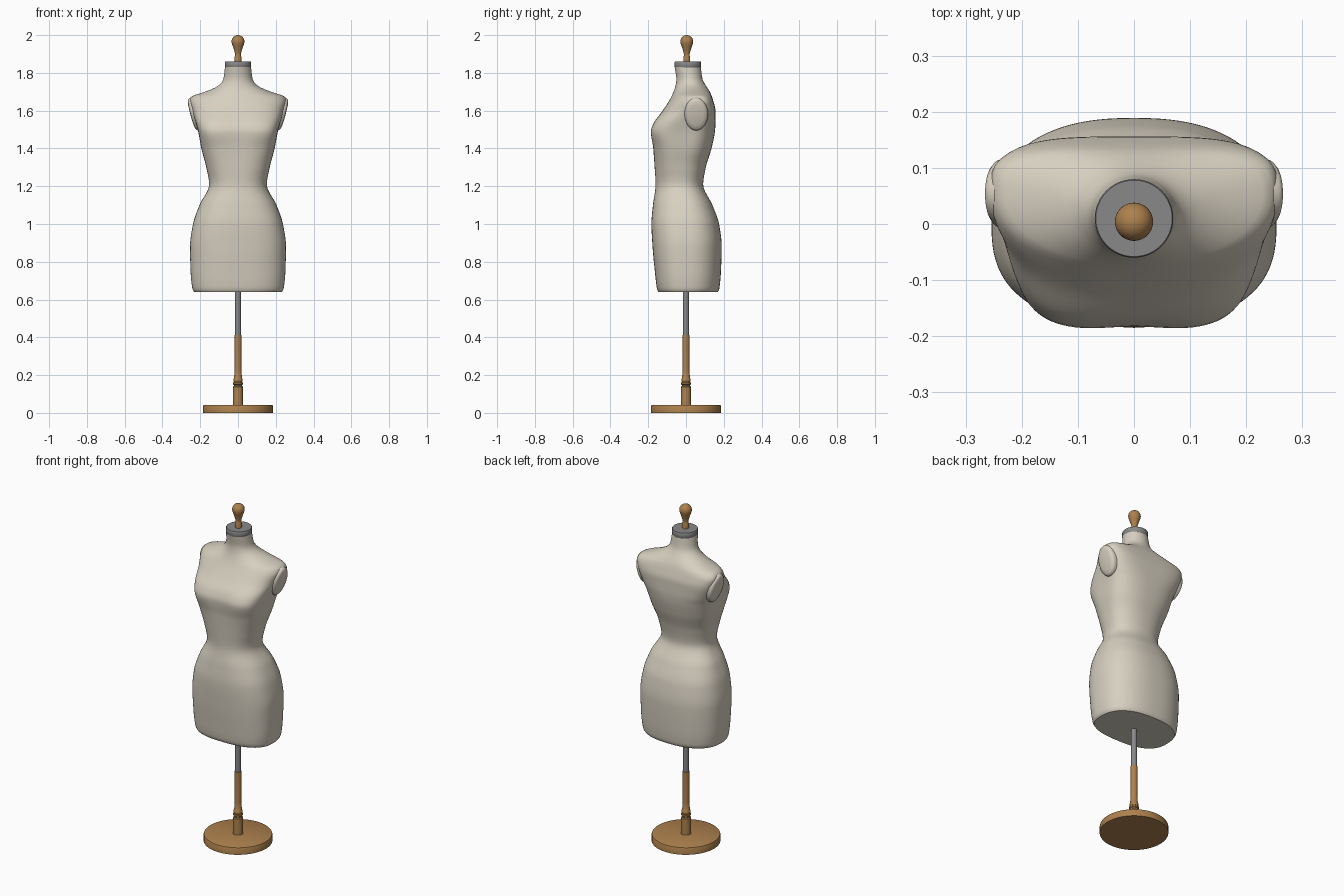
import bpy, math
from mathutils import Vector

if "Cube" in bpy.data.objects:
    bpy.data.objects.remove(bpy.data.objects["Cube"])


def material(name, rgb):
    m = bpy.data.materials.new(name)
    m.diffuse_color = (*rgb, 1)
    m.use_nodes = True
    m.node_tree.nodes["Principled BSDF"].inputs["Base Color"].default_value = m.diffuse_color
    return m


CREAM = material("cream_fabric", (0.68, 0.63, 0.53))
WOOD = material("warm_wood", (0.42, 0.22, 0.075))
GREY = material("grey_metal", (0.25, 0.25, 0.25))


def add_rings(name, rings, mat, angle=35):
    """Skin a stack of equal closed rings and cap both ends."""
    n = len(rings[0])
    verts = [p for r in rings for p in r]
    faces = [(i * n + j, i * n + (j + 1) % n, (i + 1) * n + (j + 1) % n, (i + 1) * n + j)
             for i in range(len(rings) - 1) for j in range(n)]
    faces.append(tuple(reversed(range(n))))
    faces.append(tuple(range(len(verts) - n, len(verts))))
    me = bpy.data.meshes.new(name)
    me.from_pydata(verts, [], faces)
    me.materials.append(mat)
    ob = bpy.data.objects.new(name, me)
    bpy.context.collection.objects.link(ob)
    bpy.ops.object.select_all(action='DESELECT')
    ob.select_set(True)
    bpy.context.view_layer.objects.active = ob
    bpy.ops.object.shade_smooth_by_angle(angle=math.radians(angle))
    return ob


def lathe(name, profile, mat, y=0.0, n=48):
    """Turned part from (radius, height) pairs."""
    rings = [[(r * math.cos(2 * math.pi * j / n), y + r * math.sin(2 * math.pi * j / n), z)
              for j in range(n)] for r, z in profile]
    return add_rings(name, rings, mat)


def smooth_rows(rows, step):
    """Monotone cubic interpolation of a table along its first column."""
    def slope(i, k):
        if i in (0, len(rows) - 1):
            a, b = (rows[0], rows[1]) if i == 0 else (rows[-2], rows[-1])
            return (b[k] - a[k]) / (b[0] - a[0])
        p, q, r = rows[i - 1], rows[i], rows[i + 1]
        a, b = (q[k] - p[k]) / (q[0] - p[0]), (r[k] - q[k]) / (r[0] - q[0])
        return 0 if a * b <= 0 else 2 * a * b / (a + b)
    out = []
    for i in range(len(rows) - 1):
        p, q = rows[i], rows[i + 1]
        h = q[0] - p[0]
        count = max(2, round(h / step))
        for s in range(count):
            t = s / count
            out.append([p[0] + h * t] + [
                (2*t**3 - 3*t**2 + 1) * p[k] + (t**3 - 2*t**2 + t) * h * slope(i, k)
                + (3*t**2 - 2*t**3) * q[k] + (t**3 - t**2) * h * slope(i + 1, k)
                for k in range(1, len(p))])
    return out + [list(rows[-1])]


# Torso: height, half width, y of widest point, front y, back y, front and back squareness
sections = [
    (0.640, 0.232, 0.00, -0.145, 0.168, 2.6, 2.4),
    (0.655, 0.241, 0.00, -0.153, 0.176, 2.6, 2.4),
    (0.75, 0.251, 0.00, -0.165, 0.185, 2.6, 2.4),
    (0.88, 0.254, 0.00, -0.177, 0.189, 2.6, 2.4),
    (1.00, 0.238, 0.00, -0.183, 0.175, 2.6, 2.4),
    (1.10, 0.204, 0.00, -0.175, 0.140, 2.5, 2.3),
    (1.21, 0.153, -0.02, -0.161, 0.091, 2.3, 2.2),
    (1.30, 0.168, -0.02, -0.166, 0.105, 2.5, 2.3),
    (1.40, 0.194, 0.00, -0.174, 0.135, 3.1, 2.5),
    (1.49, 0.211, 0.02, -0.188, 0.153, 3.9, 2.8),
    (1.53, 0.222, 0.03, -0.175, 0.156, 3.6, 3.2),
    (1.60, 0.243, 0.05, -0.124, 0.156, 2.7, 3.6),
    (1.65, 0.256, 0.055, -0.091, 0.145, 2.3, 3.6),
    (1.675, 0.246, 0.055, -0.077, 0.137, 2.1, 3.0),
    (1.69, 0.205, 0.052, -0.070, 0.131, 2.0, 2.5),
    (1.71, 0.148, 0.045, -0.062, 0.120, 2.0, 2.2),
    (1.735, 0.100, 0.03, -0.055, 0.104, 2.0, 2.0),
    (1.765, 0.078, 0.02, -0.051, 0.088, 2.0, 2.0),
    (1.83, 0.069, 0.01, -0.060, 0.078, 2.0, 2.0),
]
N = 96
torso_rings = []
for z, w, yc, yf, yb, nf, nb in smooth_rows(sections, 0.012):
    ring = []
    for j in range(N):
        a = 2 * math.pi * j / N
        c, s = math.cos(a), math.sin(a)
        e = nf if s < 0 else nb
        x = w * math.copysign(abs(c) ** (2 / e), c)
        y = yc + (yf - yc if s < 0 else yb - yc) * abs(s) ** (2 / e)
        if s < 0:  # shallow hollow between the busts
            y += 0.006 * math.exp(-(x / 0.06) ** 2 - ((z - 1.49) / 0.06) ** 2)
        ring.append((x, y, z))
    torso_rings.append(ring)
add_rings("torso", torso_rings, CREAM, 50)

# Domed arm ends, tilted outward at the top
dome = [(1, -0.06), (1, -0.012), (0.985, -0.004), (0.94, 0.003), (0.85, 0.008), (0.6, 0.012), (0.05, 0.014)]
for side, name in ((1, "right_arm_cap"), (-1, "left_arm_cap")):
    cap = lathe(name, dome, CREAM)
    cap.scale = (0.09, 0.063, 1)
    cap.rotation_euler = (0, side * math.radians(105), 0)
    cap.location = (side * 0.238, 0.054, 1.58)

# Neck plate and turned finial
lathe("neck_plate", [(0.068, 1.828), (0.070, 1.831), (0.070, 1.857), (0.068, 1.86)], GREY, 0.01)
ball = [(0.034 * math.cos(math.radians(a)), 1.966 + 0.034 * math.sin(math.radians(a)))
        for a in range(-20, 90, 10)]
lathe("finial", [(0.018, 1.858), (0.018, 1.885), (0.015, 1.892), (0.016, 1.905), (0.021, 1.922),
                 (0.027, 1.94), (0.031, 1.95)] + ball + [(0.002, 2.0)], WOOD, 0.004)

# Stand: metal rod, turned wooden post, round base
lathe("metal_rod", [(0.016, 0.40), (0.016, 0.66)], GREY)
lathe("wooden_post", [(0.027, 0.04), (0.026, 0.138), (0.022, 0.142), (0.022, 0.148), (0.026, 0.152),
                      (0.026, 0.160), (0.022, 0.164), (0.025, 0.170), (0.025, 0.178), (0.021, 0.184),
                      (0.018, 0.23), (0.018, 0.412)], WOOD)
lathe("round_base", [(0.185, 0), (0.185, 0.037), (0.183, 0.041), (0.179, 0.043)], WOOD, n=64)
